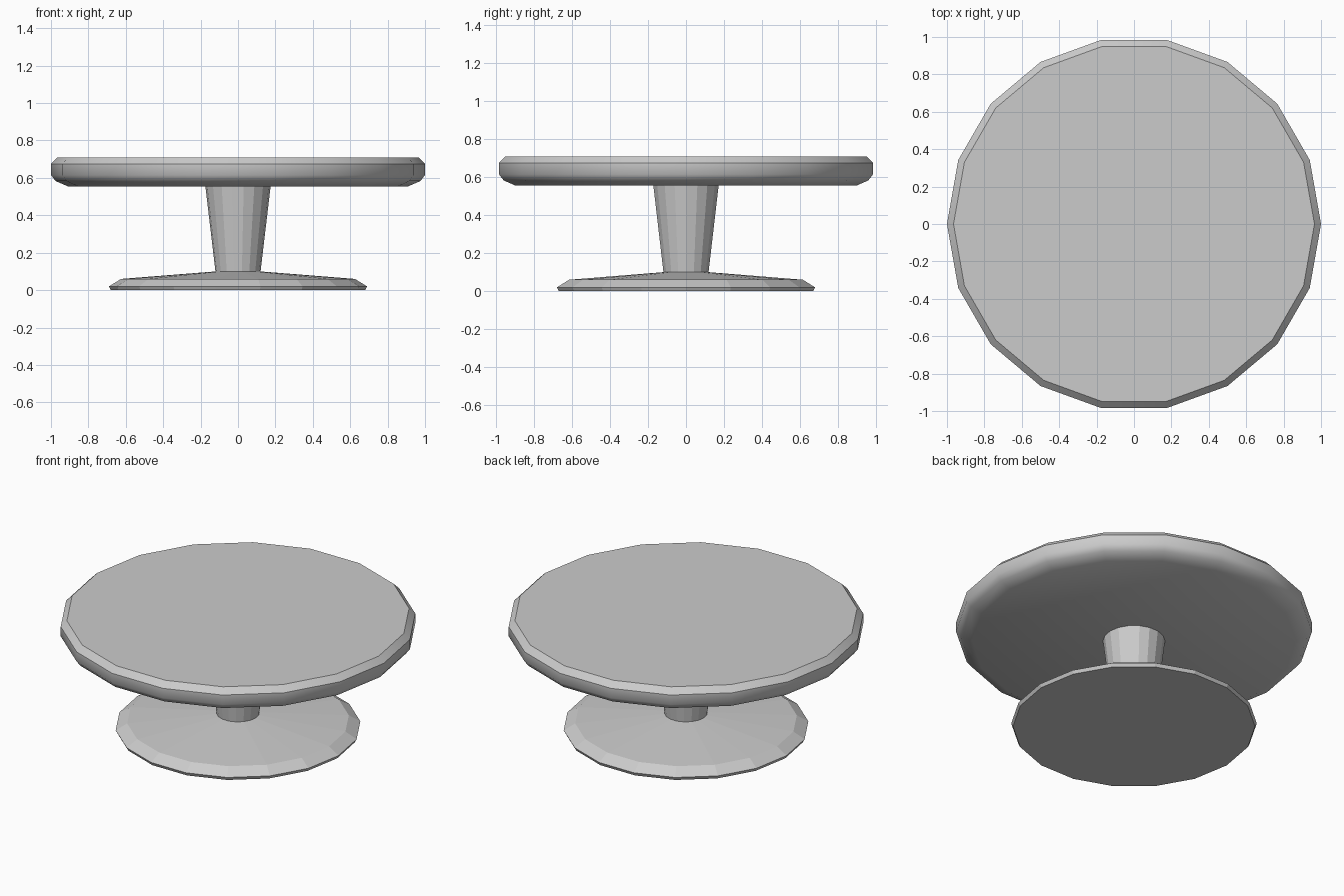
import bpy
import math

SIDES = 18

cube = bpy.data.objects.get("Cube")
if cube:
    bpy.data.objects.remove(cube, do_unlink=True)

gray = bpy.data.materials.new("light_gray")
gray.use_nodes = True
color = (0.6, 0.6, 0.6, 1)
gray.diffuse_color = color
gray.node_tree.nodes["Principled BSDF"].inputs["Base Color"].default_value = color


def lathe(name, profile, smooth_angle=None):
    """Turn a (radius, height) profile, bottom to top, into a capped solid."""
    verts, faces = [], []
    for r, z in profile:
        for i in range(SIDES):
            a = math.tau * i / SIDES
            verts.append((r * math.cos(a), r * math.sin(a), z))
    for k in range(len(profile) - 1):
        for i in range(SIDES):
            j = (i + 1) % SIDES
            lo, hi = k * SIDES, (k + 1) * SIDES
            faces.append((lo + i, lo + j, hi + j, hi + i))
    faces.append(tuple(reversed(range(SIDES))))
    faces.append(tuple(range(len(verts) - SIDES, len(verts))))
    mesh = bpy.data.meshes.new(name)
    mesh.from_pydata(verts, [], faces)
    mesh.materials.append(gray)
    obj = bpy.data.objects.new(name, mesh)
    bpy.context.collection.objects.link(obj)
    if smooth_angle:
        bpy.ops.object.select_all(action="DESELECT")
        obj.select_set(True)
        bpy.context.view_layer.objects.active = obj
        bpy.ops.object.shade_smooth_by_angle(angle=math.radians(smooth_angle))
    return obj


# Shallow conical foot
lathe("foot", [(0.68, 0), (0.69, 0.02), (0.625, 0.06), (0.12, 0.1)])

# Tapered stem
lathe("stem", [(0.12, 0.095), (0.175, 0.56)])

# Round plate with a softened rim
lathe("plate", [(0.91, 0.555), (0.975, 0.583), (1.0, 0.615),
                (1.0, 0.675), (0.965, 0.71)], 44)
